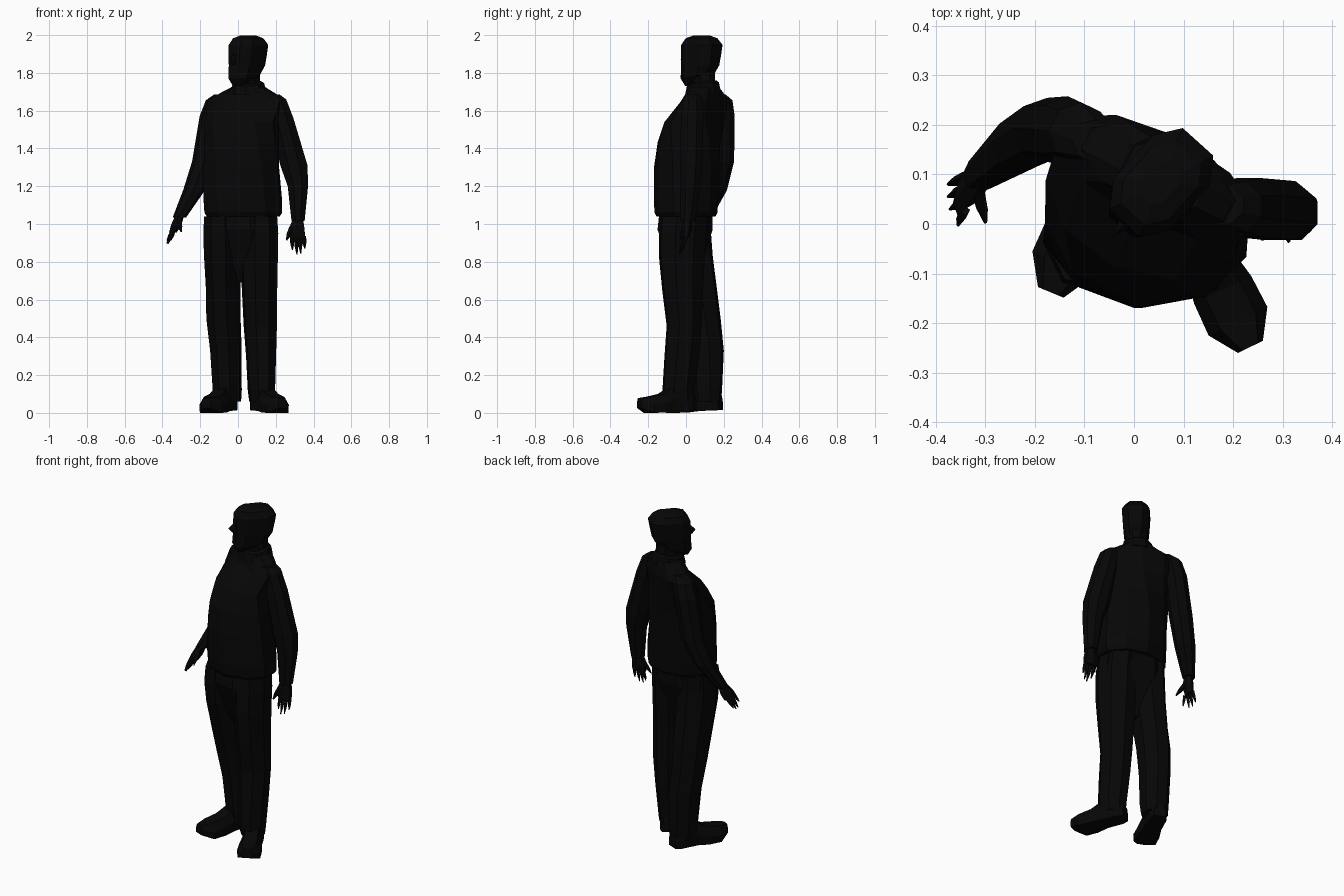
import bpy, bmesh, math
from mathutils import Vector

black = bpy.data.materials.new("near_black")
black.diffuse_color = (0.002, 0.002, 0.002, 1)


def loft(name, rings):
    """Flat-shaded skin through equal-length rings of points, capped at both ends."""
    bm = bmesh.new()
    vs = [[bm.verts.new(p) for p in r] for r in rings]
    n = len(vs[0])
    for a, b in zip(vs, vs[1:]):
        for i in range(n):
            j = (i + 1) % n
            bm.faces.new((a[i], a[j], b[j], b[i]))
    bm.faces.new(vs[0])
    bm.faces.new(vs[-1])
    bmesh.ops.recalc_face_normals(bm, faces=bm.faces)
    me = bpy.data.meshes.new(name)
    bm.to_mesh(me)
    bm.free()
    me.materials.append(black)
    ob = bpy.data.objects.new(name, me)
    bpy.context.collection.objects.link(ob)
    return ob


def ring(x, y, z, rx, ry, yaw=0, n=8, tilt=0, power=1):
    """Level polygon ring turned by yaw; tilt raises its back edge, power < 1 squares it."""
    c, s = math.cos(math.radians(yaw)), math.sin(math.radians(yaw))
    k = 1 / math.cos(math.pi / n) ** 0.5
    pts = []
    for i in range(n):
        a = 2 * math.pi * (i + 0.5) / n
        ca, sa = math.cos(a), math.sin(a)
        u = rx * k * math.copysign(abs(ca) ** power, ca)
        v = ry * k * math.copysign(abs(sa) ** power, sa)
        pts.append((x + u * c - v * s, y + u * s + v * c, z + tilt * v / ry))
    return pts


def limb(name, rows, yaw=0, n=8):
    return loft(name, [ring(*r, yaw, n) for r in rows])


def spike(name, a, b, r0, r1):
    """Four-sided taper from a to b."""
    a, b = Vector(a), Vector(b)
    d = (b - a).normalized()
    u = d.cross(Vector((0, 1, 0.2))).normalized()
    v = d.cross(u)
    return loft(name, [[p + u * r, p + v * r, p - u * r, p - v * r]
                       for p, r in ((a, r0), (a.lerp(b, 0.55), r0 * 0.85), (b, r1))])


# Jacket, shoulders turned further than the hem
loft("jacket", [ring(*r, n=10) for r in (
    (0.028, 0.00, 1.04, 0.195, 0.152, -4), (0.028, 0.00, 1.06, 0.208, 0.163, -4),
    (0.026, 0.00, 1.12, 0.210, 0.166, -4), (0.018, 0.004, 1.30, 0.200, 0.170, -6),
    (0.020, 0.015, 1.43, 0.198, 0.165, -12), (0.022, 0.045, 1.54, 0.205, 0.142, -25),
    (0.045, 0.095, 1.645, 0.215, 0.090, -27), (0.05, 0.10, 1.69, 0.160, 0.078, -27),
    (0.055, 0.095, 1.725, 0.090, 0.075, -27))])

# Collar and neck
loft("collar", [ring(0.055, 0.09, z, r, r, -30, 8, t) for z, r, t in
                ((1.69, 0.092, 0.005), (1.74, 0.082, 0.01), (1.75, 0.07, 0.01))])
limb("neck", [(0.06, 0.095, 1.68, 0.06, 0.065), (0.06, 0.095, 1.82, 0.055, 0.06)], -42)

# Head, turned to the side
YAW = -42
A = math.radians(YAW)
F = Vector((math.sin(A), -math.cos(A), 0))
S = Vector((math.cos(A), math.sin(A), 0))
C = Vector((0.05, 0.078, 0))


def head_ring(shift, z, w, d, tilt=0):
    p = C + F * shift
    return ring(p.x, p.y, z, w, d, YAW, 8, tilt, 0.7)


def head_pt(f, s, z):
    return C + F * f + S * s + Vector((0, 0, z))


loft("head", [head_ring(0.045, 1.745, 0.035, 0.050, 0.015), head_ring(0.025, 1.78, 0.062, 0.090, 0.01),
              head_ring(0.004, 1.84, 0.070, 0.104), head_ring(-0.002, 1.90, 0.075, 0.110),
              head_ring(-0.008, 1.948, 0.078, 0.112), head_ring(-0.006, 1.983, 0.062, 0.085),
              head_ring(-0.006, 1.998, 0.030, 0.045)])

# Nose wedge
loft("nose", [[head_pt(0.08, -0.01, 1.90), head_pt(0.08, 0.01, 1.90), head_pt(0.112, 0, 1.90)],
              [head_pt(0.08, -0.02, 1.862), head_pt(0.08, 0.02, 1.862), head_pt(0.143, 0, 1.87)],
              [head_pt(0.08, -0.018, 1.845), head_pt(0.08, 0.018, 1.845), head_pt(0.122, 0, 1.845)]])

# Sleeves
limb("bent_sleeve", [
    (-0.075, 0.165, 1.685, 0.052, 0.042), (-0.112, 0.186, 1.655, 0.056, 0.058),
    (-0.138, 0.190, 1.57, 0.062, 0.066), (-0.178, 0.190, 1.33, 0.063, 0.062),
    (-0.232, 0.160, 1.18, 0.056, 0.055), (-0.310, 0.100, 1.035, 0.034, 0.036)], yaw=-25)
limb("hanging_sleeve", [
    (0.175, 0.040, 1.685, 0.048, 0.042), (0.205, 0.035, 1.66, 0.052, 0.053),
    (0.232, 0.033, 1.56, 0.064, 0.062), (0.296, 0.027, 1.31, 0.075, 0.062),
    (0.317, 0.022, 1.20, 0.056, 0.056), (0.318, 0.008, 1.015, 0.036, 0.040)])

# Hands: palm, four fingers and a thumb
limb("bent_palm", [(-0.307, 0.098, 1.05, 0.022, 0.026), (-0.327, 0.075, 0.995, 0.024, 0.042),
                   (-0.345, 0.062, 0.955, 0.016, 0.042)], yaw=-15, n=6)
for i, tip in enumerate(((-0.355, -0.003, 0.915), (-0.372, 0.030, 0.895),
                         (-0.376, 0.055, 0.897), (-0.376, 0.080, 0.912))):
    spike(f"bent_finger_{i}", (-0.342, 0.028 + 0.022 * i, 0.965), tip, 0.012, 0.003)
spike("bent_thumb", (-0.315, 0.065, 1.01), (-0.300, 0.003, 0.96), 0.015, 0.004)

limb("hanging_palm", [(0.318, 0.008, 1.03, 0.028, 0.024), (0.310, 0.003, 0.97, 0.046, 0.026),
                      (0.316, -0.002, 0.925, 0.042, 0.018)], n=6)
for i, tip in enumerate(((0.288, -0.025, 0.862), (0.312, -0.036, 0.840),
                         (0.332, -0.030, 0.845), (0.354, -0.015, 0.870))):
    spike(f"hanging_finger_{i}", (0.286 + 0.021 * i, 0, 0.935), tip, 0.012, 0.003)
spike("hanging_thumb", (0.285, -0.005, 0.98), (0.257, -0.030, 0.915), 0.015, 0.004)

# Trousers: seat and two legs
limb("trouser_seat", [(0.018, 0.00, 1.07, 0.180, 0.135), (0.016, -0.005, 0.97, 0.190, 0.140),
                      (0.014, -0.002, 0.86, 0.160, 0.105), (0.016, 0.00, 0.76, 0.065, 0.070),
                      (0.018, 0.01, 0.69, 0.025, 0.040)], yaw=-10)
limb("rear_trouser_leg", [
    (-0.083, 0.003, 1.04, 0.092, 0.128), (-0.083, 0.000, 0.95, 0.097, 0.133),
    (-0.082, 0.012, 0.83, 0.094, 0.130), (-0.078, 0.045, 0.65, 0.088, 0.120),
    (-0.077, 0.075, 0.50, 0.088, 0.108), (-0.064, 0.100, 0.33, 0.081, 0.100),
    (-0.057, 0.105, 0.12, 0.075, 0.085), (-0.055, 0.110, 0.06, 0.070, 0.075)], yaw=-10)
limb("front_trouser_leg", [
    (0.110, -0.010, 1.04, 0.095, 0.125), (0.112, -0.018, 0.95, 0.099, 0.125),
    (0.112, -0.022, 0.83, 0.097, 0.122), (0.114, -0.018, 0.65, 0.092, 0.108),
    (0.118, -0.010, 0.46, 0.087, 0.092), (0.122, -0.022, 0.30, 0.078, 0.092),
    (0.124, -0.040, 0.12, 0.071, 0.085), (0.122, -0.030, 0.06, 0.062, 0.070)], yaw=8)


# Shoes: upright sections from heel to toe
def shoe(name, heel, toe):
    h, t = Vector((*heel, 0)), Vector((*toe, 0))
    side = (t - h).normalized().cross(Vector((0, 0, 1)))
    rings = []
    for f, w, top, low in ((0, 0.036, 0.09, 0.016), (0.10, 0.050, 0.14, 0.014), (0.40, 0.052, 0.14, 0.010),
                           (0.60, 0.064, 0.10, 0.002), (0.82, 0.066, 0.085, 0.0), (1, 0.028, 0.078, 0.026)):
        p = h.lerp(t, f)
        rings.append([p + side * w * a + Vector((0, 0, low + (top - low) * b)) for a, b in
                      ((-0.95, 0), (0.95, 0), (1, 0.5), (0.6, 1), (-0.6, 1), (-1, 0.5))])
    loft(name, rings)


shoe("rear_shoe", (-0.035, 0.182), (-0.168, -0.138))
shoe("front_shoe", (0.095, 0.040), (0.235, -0.248))
